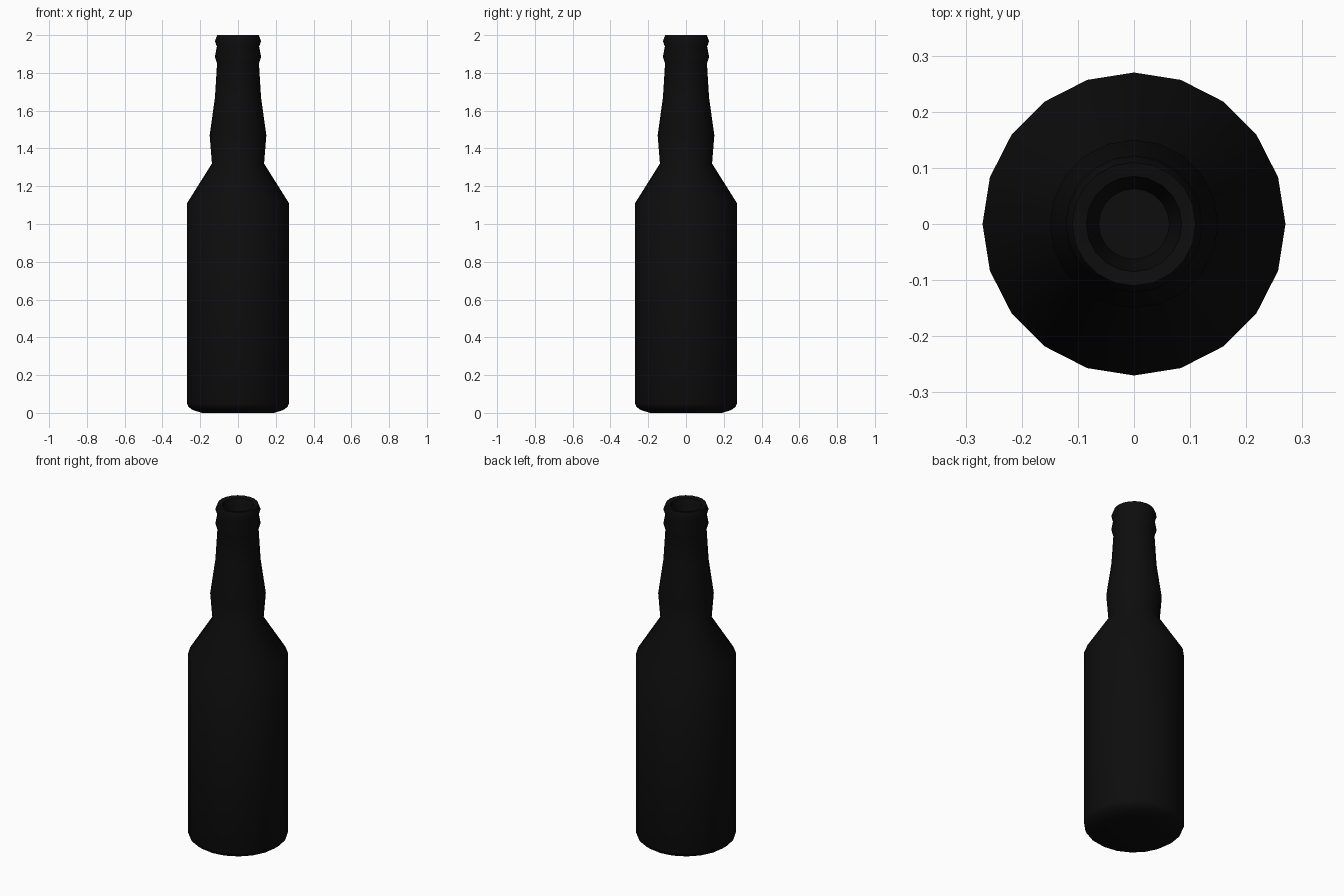
import bpy, bmesh, math

if "Cube" in bpy.data.objects:
    bpy.data.objects.remove(bpy.data.objects["Cube"])

SIDES = 20

# Bottle outline (radius, height): base, body, shoulder, neck, two lip rings, mouth recess
PROFILE = [
    (0.19, 0.0), (0.24, 0.015), (0.262, 0.032), (0.27, 0.05),
    (0.27, 1.11), (0.138, 1.32), (0.15, 1.47), (0.122, 1.67),
    (0.111, 1.85), (0.122, 1.885), (0.112, 1.94), (0.122, 1.968),
    (0.11, 2.0), (0.085, 1.995), (0.075, 1.95), (0.063, 1.88),
]


def lathe(name, profile, sides):
    bm = bmesh.new()
    rings = []
    for r, z in profile:
        rings.append([bm.verts.new((r * math.cos(a), r * math.sin(a), z))
                      for a in (2 * math.pi * i / sides for i in range(sides))])
    for low, high in zip(rings, rings[1:]):
        for i in range(sides):
            j = (i + 1) % sides
            bm.faces.new((low[i], low[j], high[j], high[i]))
    # Flat underside and floor of the mouth
    bm.faces.new(rings[0][::-1])
    bm.faces.new(rings[-1])
    mesh = bpy.data.meshes.new(name)
    bm.to_mesh(mesh)
    bm.free()
    obj = bpy.data.objects.new(name, mesh)
    bpy.context.collection.objects.link(obj)
    return obj


bottle = lathe("bottle", PROFILE, SIDES)

# Black glass
glass = bpy.data.materials.new("black_glass")
glass.diffuse_color = (0.004, 0.004, 0.004, 1)
glass.use_nodes = True
glass.node_tree.nodes["Principled BSDF"].inputs["Base Color"].default_value = glass.diffuse_color
bottle.data.materials.append(glass)

bpy.context.view_layer.objects.active = bottle
bottle.select_set(True)
bpy.ops.object.shade_smooth_by_angle(angle=math.radians(40))
